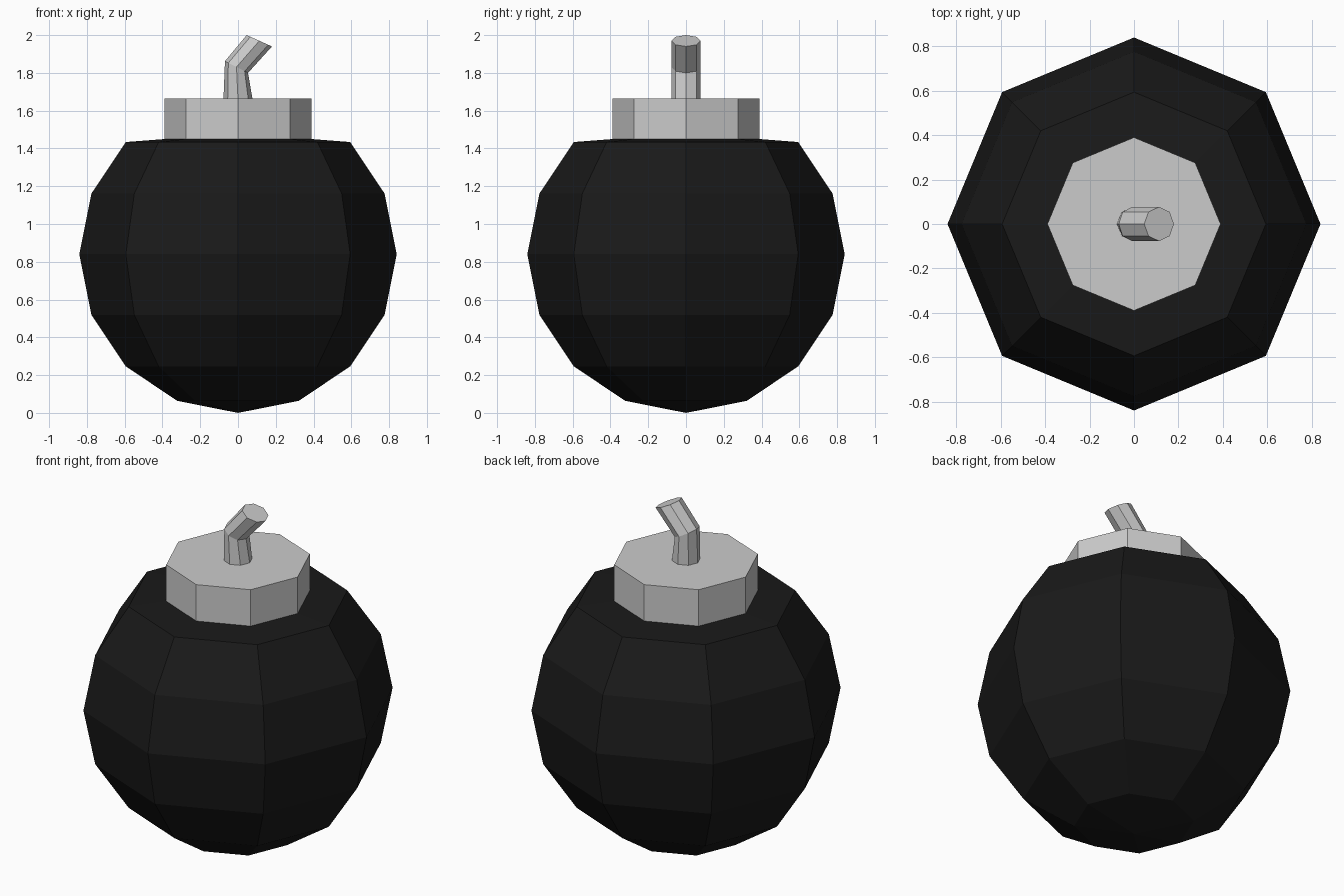
import bpy, bmesh
from math import sin, cos, pi

if "Cube" in bpy.data.objects:
    bpy.data.objects.remove(bpy.data.objects["Cube"])

SIDES = 8


def loft(name, rings):
    """Eight-sided loft; ring = (centre x, centre z, x radius, y radius, z rise at +x).
    A ring of zero radius becomes a single pole point."""
    bm = bmesh.new()
    loops = []
    for cx, cz, rx, ry, rise in rings:
        if rx == 0:
            loops.append([bm.verts.new((cx, 0, cz))] * SIDES)
            continue
        angles = [2 * pi * i / SIDES for i in range(SIDES)]
        loops.append([bm.verts.new((cx + rx * cos(a), ry * sin(a), cz + rise * cos(a)))
                      for a in angles])
    for low, high in zip(loops, loops[1:]):
        for i in range(SIDES):
            j = (i + 1) % SIDES
            bm.faces.new(list(dict.fromkeys((low[i], low[j], high[j], high[i]))))
    # Close open ends
    for end in (loops[0], loops[-1]):
        if end[0] is not end[1]:
            bm.faces.new(end)
    bmesh.ops.recalc_face_normals(bm, faces=bm.faces)
    mesh = bpy.data.meshes.new(name)
    bm.to_mesh(mesh)
    bm.free()
    obj = bpy.data.objects.new(name, mesh)
    bpy.context.collection.objects.link(obj)
    return obj


def round_ring(r, z):
    return (0, z, r, r, 0)


# Body: low-poly sphere with its top flattened above 45 degrees
R = 0.84
profile = [round_ring(0, 0)]
profile += [round_ring(R * sin(k * pi / 8), R - R * cos(k * pi / 8)) for k in range(1, 7)]
profile += [round_ring(0.32, 1.455)]
body = loft("round_body", profile)
black = bpy.data.materials.new("black")
black.diffuse_color = (0.01, 0.01, 0.01, 1)
black.use_nodes = True
black.node_tree.nodes["Principled BSDF"].inputs["Base Color"].default_value = black.diffuse_color
body.data.materials.append(black)

# Cap: octagonal collar
loft("cap", [round_ring(0.39, 1.45), round_ring(0.39, 1.665)])

# Fuse: short bent tube leaning to +x
loft("fuse", [
    (0, 1.66, 0.077, 0.077, 0),
    (-0.008, 1.831, 0.061, 0.077, -0.031),
    (0.113, 1.97, 0.067, 0.077, -0.03),
])
